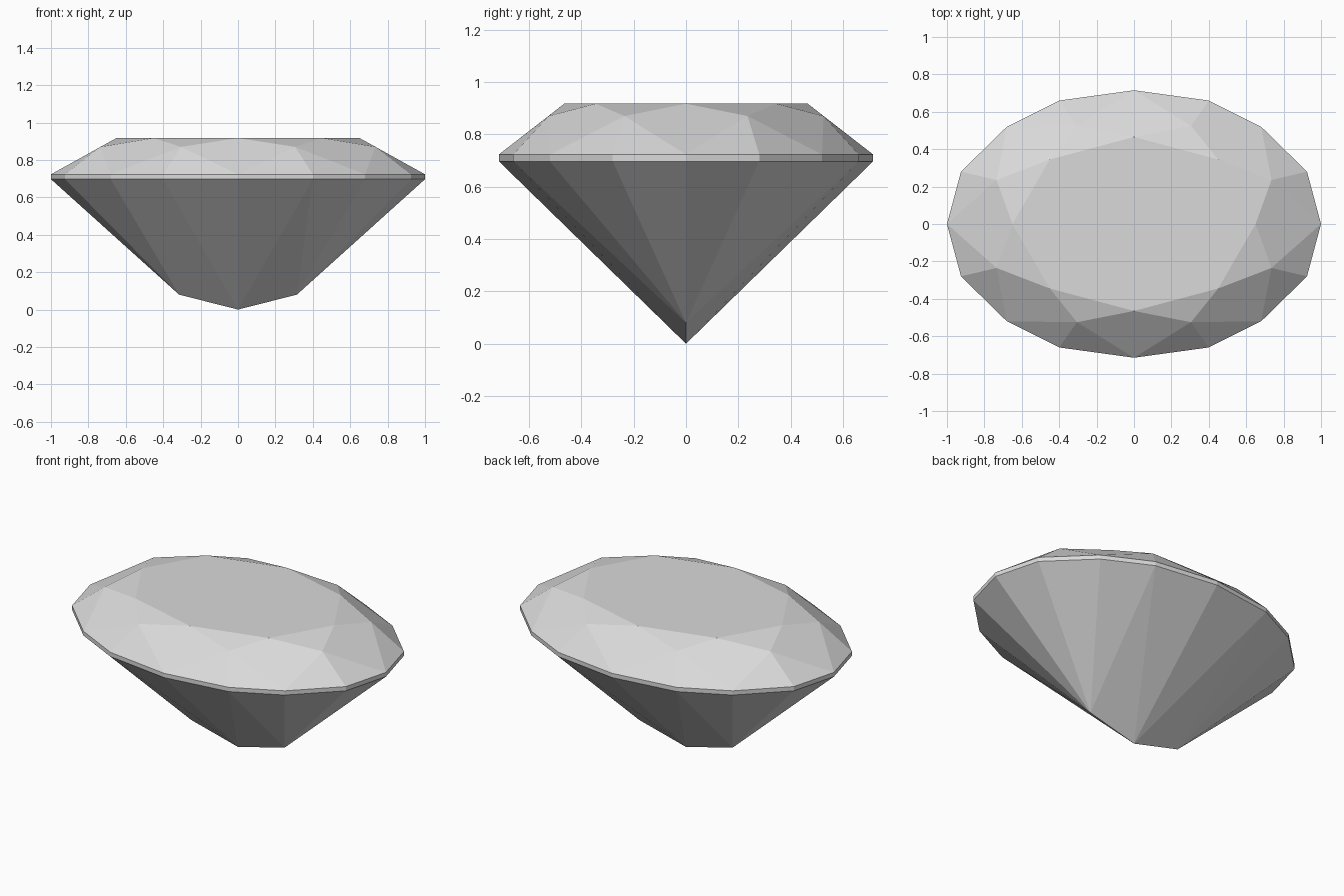
import bpy
import bmesh
import math

cube = bpy.data.objects.get("Cube")
if cube:
    bpy.data.objects.remove(cube, do_unlink=True)

# Single stone colour
GREY = (0.7, 0.7, 0.7, 1.0)
stone = bpy.data.materials.new("pale grey stone")
stone.use_nodes = True
stone.diffuse_color = GREY
stone.node_tree.nodes["Principled BSDF"].inputs["Base Color"].default_value = GREY

bm = bmesh.new()


def ring(quadrant, z):
    """Mirror one quadrant of an outline into a full ring, counter-clockwise from +x."""
    points = {(x * sx + 0.0, y * sy + 0.0)
              for x, y in quadrant for sx in (1, -1) for sy in (1, -1)}
    ordered = sorted(points, key=lambda p: math.atan2(p[1], p[0]) % math.tau)
    return [bm.verts.new((x, y, z)) for x, y in ordered]


# Outlines, from the table down to the girdle
girdle_outline = [(1, 0), (0.925, 0.28), (0.68, 0.52), (0.4, 0.66), (0, 0.715)]
table = ring([(0.65, 0), (0.45, 0.345), (0, 0.465)], 0.917)
crown = ring([(0.735, 0.235), (0.305, 0.525)], 0.87)
girdle_top = ring(girdle_outline, 0.723)
girdle_low = ring(girdle_outline, 0.697)

# Keel: two ends and a lower middle point
keel_right = bm.verts.new((0.315, 0, 0.08))
keel_left = bm.verts.new((-0.315, 0, 0.08))
keel_mid = bm.verts.new((0, 0, 0))

# Table and crown facets: stars, kites and upper girdle triangles
bm.faces.new(table)
for i in range(8):
    nxt = (i + 1) % 8
    a, b, c = (girdle_top[(2 * i + k) % 16] for k in range(3))
    bm.faces.new((table[i], crown[i], table[nxt]))
    bm.faces.new((table[i], crown[i - 1], a, crown[i]))
    bm.faces.new((crown[i], a, b))
    bm.faces.new((crown[i], b, c))

# Girdle band and pavilion facets fanning out from the keel
apexes = ([keel_right] * 3 + [keel_mid] * 2 + [keel_left] * 6
          + [keel_mid] * 2 + [keel_right] * 3)
for j in range(16):
    nxt = (j + 1) % 16
    bm.faces.new((girdle_top[j], girdle_low[j], girdle_low[nxt], girdle_top[nxt]))
    bm.faces.new((girdle_low[j], apexes[j], girdle_low[nxt]))
    if apexes[j - 1] is not apexes[j]:
        bm.faces.new((girdle_low[j], apexes[j - 1], apexes[j]))

bmesh.ops.recalc_face_normals(bm, faces=bm.faces[:])
mesh = bpy.data.meshes.new("oval_gemstone")
bm.to_mesh(mesh)
bm.free()
mesh.materials.append(stone)
bpy.context.collection.objects.link(bpy.data.objects.new("oval_gemstone", mesh))
